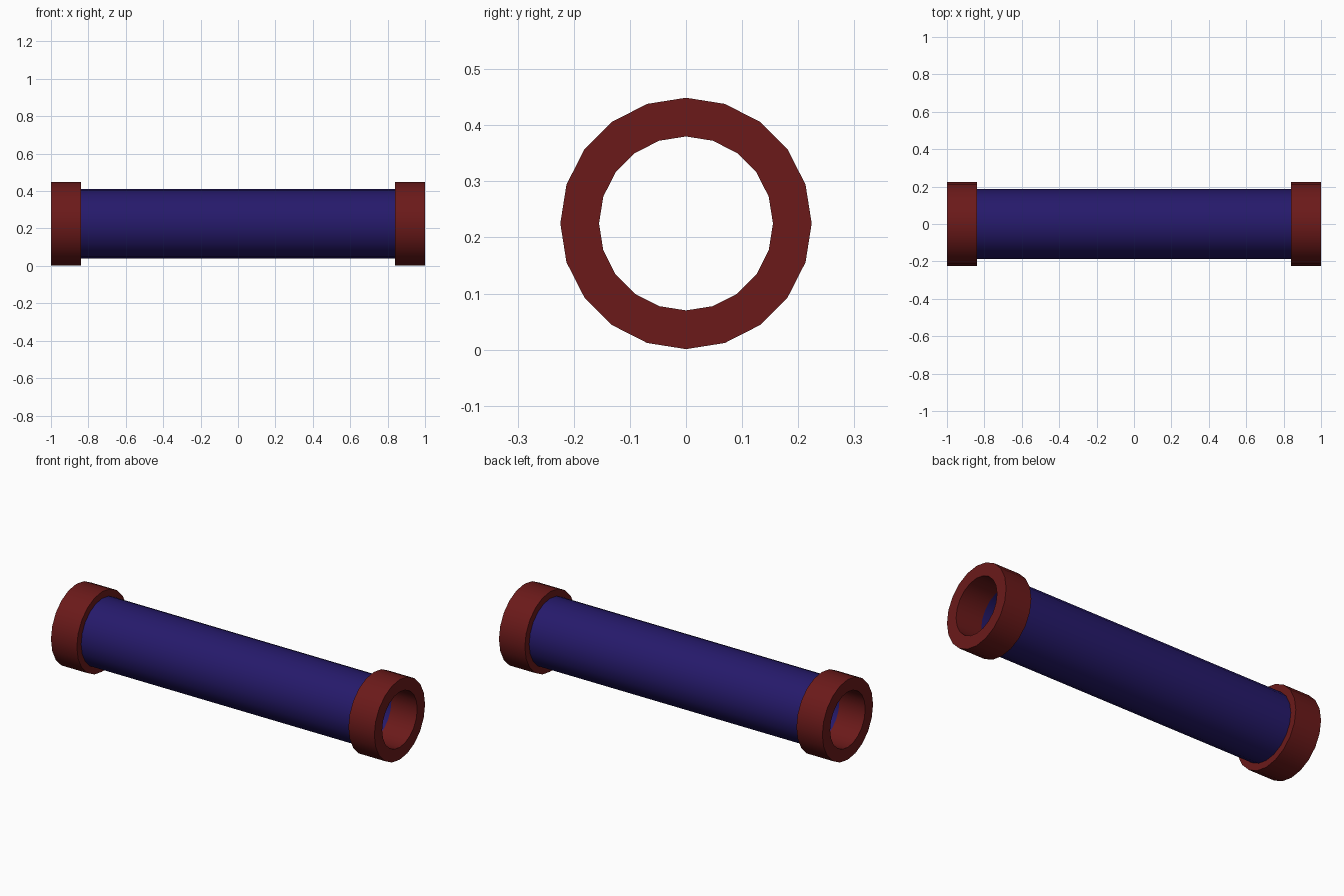
import bpy, bmesh
from math import cos, sin, tau, radians

if "Cube" in bpy.data.objects:
    bpy.data.objects.remove(bpy.data.objects["Cube"])

SIDES = 20
CENTRE_Z = 0.225


def material(name, colour):
    mat = bpy.data.materials.new(name)
    mat.diffuse_color = (*colour, 1)
    mat.use_nodes = True
    mat.node_tree.nodes["Principled BSDF"].inputs["Base Color"].default_value = mat.diffuse_color
    return mat


def lathe_x(name, profile, mat):
    """Revolve a closed loop of (x, radius) points around the pipe axis."""
    bm = bmesh.new()
    loops = [[bm.verts.new((x, r * sin(tau * i / SIDES), CENTRE_Z + r * cos(tau * i / SIDES)))
              for i in range(SIDES)] for x, r in profile]
    for k, a in enumerate(loops):
        b = loops[(k + 1) % len(loops)]
        for i in range(SIDES):
            j = (i + 1) % SIDES
            bm.faces.new((a[i], a[j], b[j], b[i]))
    bmesh.ops.recalc_face_normals(bm, faces=bm.faces)
    mesh = bpy.data.meshes.new(name)
    bm.to_mesh(mesh)
    bm.free()
    mesh.materials.append(mat)
    obj = bpy.data.objects.new(name, mesh)
    bpy.context.collection.objects.link(obj)
    bpy.ops.object.select_all(action='DESELECT')
    obj.select_set(True)
    bpy.context.view_layer.objects.active = obj
    bpy.ops.object.shade_smooth_by_angle(angle=radians(30))


red = material("collar_red", (0.147, 0.01, 0.01))
blue = material("pipe_blue", (0.019, 0.01, 0.147))

# Hollow pipe between the collars
lathe_x("pipe", [(-0.84, 0.186), (0.84, 0.186), (0.84, 0.155), (-0.84, 0.155)], blue)

# Thick collar on each end
for side, label in ((-1, "left"), (1, "right")):
    lathe_x(label + "_collar",
            [(side * x, r) for x, r in ((0.84, 0.224), (1, 0.224), (1, 0.155), (0.84, 0.155))], red)
